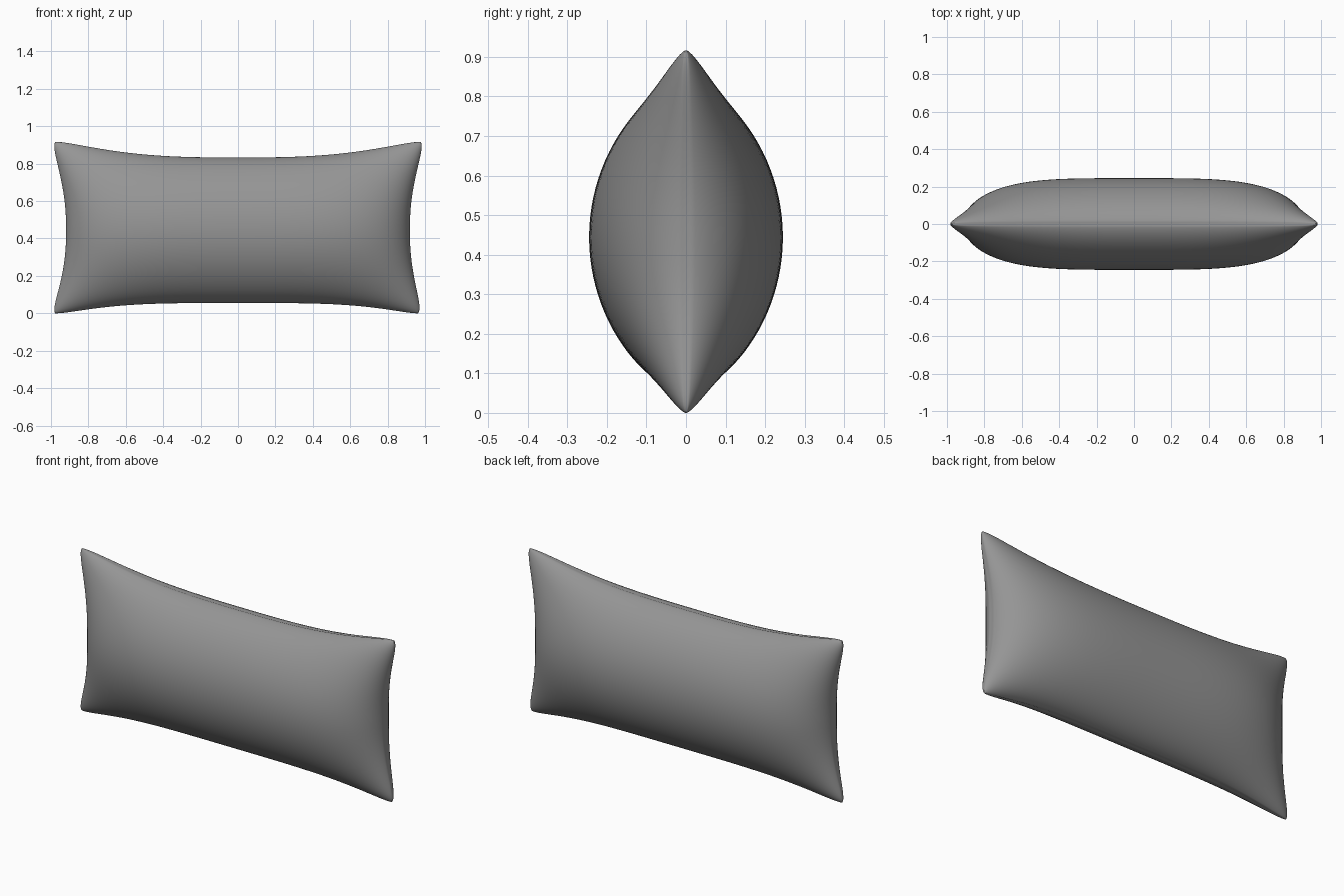
import bpy, bmesh, math

old = bpy.data.objects.get("Cube")
if old:
    bpy.data.objects.remove(old, do_unlink=True)

COLS, ROWS = 72, 48


def material(name, colour):
    mat = bpy.data.materials.new(name)
    mat.use_nodes = True
    mat.diffuse_color = colour
    mat.node_tree.nodes["Principled BSDF"].inputs["Base Color"].default_value = colour
    return mat


def cushion_point(u, v, side):
    """Map a square (-1..1) to one puffed face of the pillow."""
    a, b = abs(u), abs(v)
    # Edges curve inwards between the four pointed corners
    half_width = 0.92 + 0.088 * b ** 2.5 * a ** 2
    if v > 0:
        half_height = 0.39 + 0.108 * a ** 3 * b ** 2
    else:
        half_height = 0.39 + 0.078 * a ** 4 * b ** 2
    # Rounded corner tips
    tip = 1 - 0.03 * (a * b) ** 14
    x = u * half_width * tip
    z = 0.465 + v * half_height * (1 - 0.05 * (a * b) ** 14)
    if u > 0 and v < 0:
        x -= 0.015 * (a * b) ** 4
    # Soft filling, plus a thin rounded lip beside the seam
    puff = 0.225 * (1 - a ** 4) ** 0.6 * (1 - b ** 2) ** 0.7
    lip = 0.02 * math.sqrt((1 - a ** 16) * (1 - b ** 16))
    # The seam itself is drawn in slightly
    if max(a, b) > 0.9999:
        x *= 0.996
        z = 0.465 + (z - 0.465) * 0.99
    return x, side * (puff + lip), z


# Pillow: front and back faces welded along the seam
bm = bmesh.new()
for side in (-1, 1):
    grid = []
    for j in range(ROWS + 1):
        v = math.sin(math.pi / 2 * (2 * j / ROWS - 1))
        grid.append([bm.verts.new(cushion_point(
            math.sin(math.pi / 2 * (2 * i / COLS - 1)), v, side))
            for i in range(COLS + 1)])
    for j in range(ROWS):
        for i in range(COLS):
            quad = [grid[j][i], grid[j][i + 1], grid[j + 1][i + 1], grid[j + 1][i]]
            bm.faces.new(quad if side < 0 else quad[::-1])

seam = [v for v in bm.verts if v.is_boundary]
bmesh.ops.remove_doubles(bm, verts=seam, dist=0.00001)
bmesh.ops.recalc_face_normals(bm, faces=bm.faces)

# Rest on the ground and centre across the width
low = min(v.co.z for v in bm.verts)
mid = (min(v.co.x for v in bm.verts) + max(v.co.x for v in bm.verts)) / 2
for v in bm.verts:
    v.co.z -= low
    v.co.x -= mid

for f in bm.faces:
    f.smooth = True
mesh = bpy.data.meshes.new("pillow")
bm.to_mesh(mesh)
bm.free()
mesh.materials.append(material("grey fabric", (0.3, 0.3, 0.3, 1)))
pillow = bpy.data.objects.new("pillow", mesh)
bpy.context.collection.objects.link(pillow)
